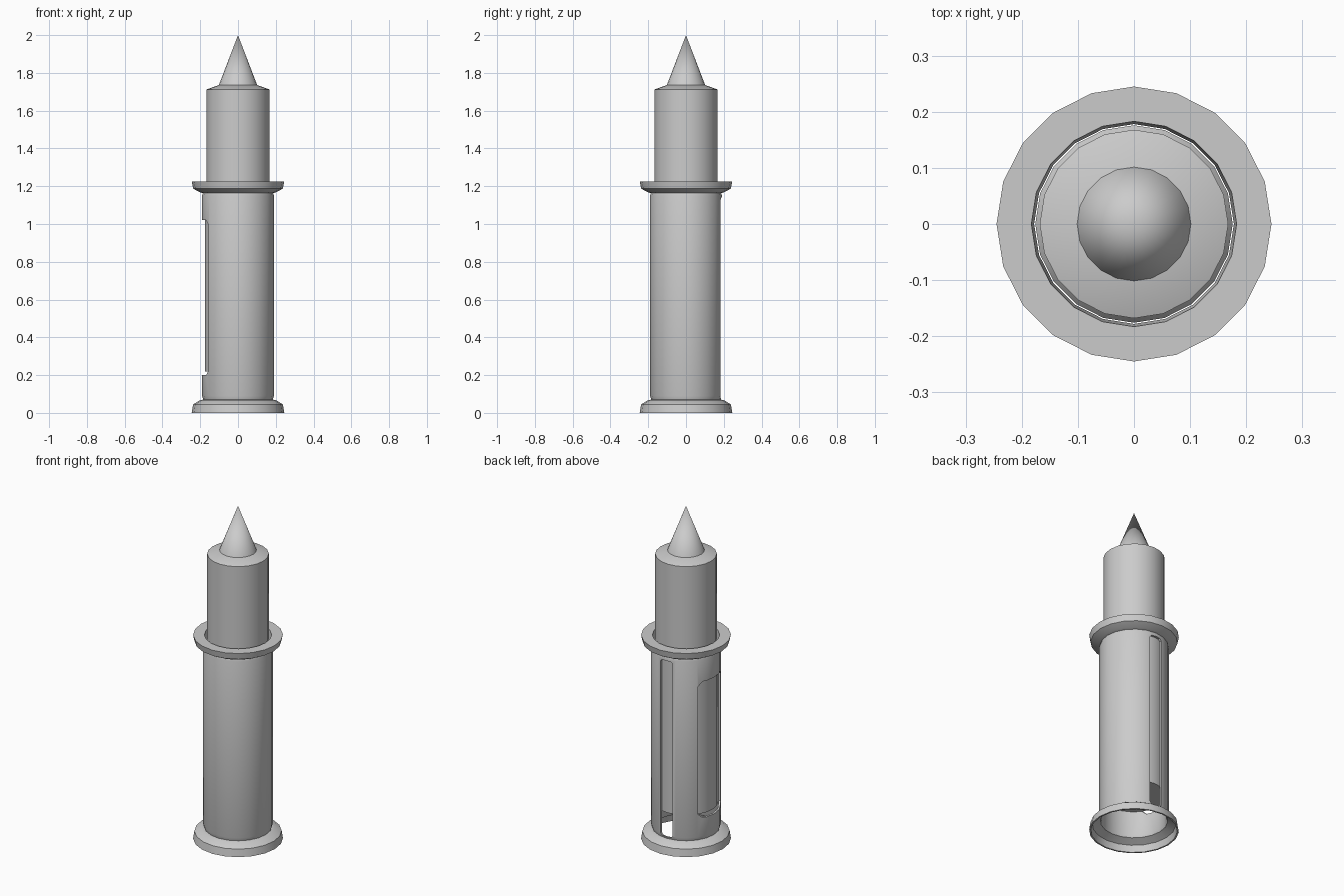
import bpy, bmesh, math

if "Cube" in bpy.data.objects:
    bpy.data.objects.remove(bpy.data.objects["Cube"])

SIDES = 20


def new_object(name, bm):
    bmesh.ops.recalc_face_normals(bm, faces=bm.faces)
    mesh = bpy.data.meshes.new(name)
    bm.to_mesh(mesh)
    bm.free()
    ob = bpy.data.objects.new(name, mesh)
    bpy.context.collection.objects.link(ob)
    return ob


def lathe(name, profile, closed=False):
    """Spin (radius, z) points round z; radius 0 becomes a single pole."""
    bm = bmesh.new()
    pts = profile + profile[:1] if closed else profile
    verts = [bm.verts.new((r, 0, z)) for r, z in pts]
    edges = [bm.edges.new(p) for p in zip(verts, verts[1:])]
    bmesh.ops.spin(bm, geom=verts + edges, cent=(0, 0, 0), axis=(0, 0, 1),
                   angle=math.tau, steps=SIDES, use_merge=False)
    bmesh.ops.remove_doubles(bm, verts=bm.verts, dist=1e-4)
    return new_object(name, bm)


def cutter(name, half, z0, z1, c, azimuth):
    """Prism with chamfered corners, crossing the wall at one azimuth."""
    outline = [(-half + c, z0), (half - c, z0), (half, z0 + c), (half, z1 - c),
               (half - c, z1), (c - half, z1), (-half, z1 - c), (-half, z0 + c)]
    bm = bmesh.new()
    face = bm.faces.new([bm.verts.new((0.1, y, z)) for y, z in outline])
    ext = bmesh.ops.extrude_face_region(bm, geom=[face])
    moved = [g for g in ext["geom"] if isinstance(g, bmesh.types.BMVert)]
    bmesh.ops.translate(bm, vec=(0.2, 0, 0), verts=moved)
    ob = new_object(name, bm)
    ob.rotation_euler.z = math.radians(azimuth)
    ob.hide_render = True
    return ob


def select(ob):
    bpy.ops.object.select_all(action="DESELECT")
    ob.select_set(True)
    bpy.context.view_layer.objects.active = ob


def smooth(ob):
    select(ob)
    bpy.ops.object.shade_smooth_by_angle(angle=math.radians(30))


# Outer sleeve: skirted base, thin wall, flared collar
sleeve = lathe("outer_sleeve", [
    (0.245, 0), (0.238, 0.045), (0.2, 0.068), (0.184, 0.07), (0.19, 0.09),
    (0.19, 1.15), (0.186, 1.163), (0.2, 1.167), (0.237, 1.187), (0.245, 1.225),
    (0.183, 1.225), (0.178, 1.16),
    (0.178, 0.075), (0.184, 0.062), (0.228, 0.04), (0.236, 0)], closed=True)

# Wide window on the left, narrow slot at the back
for args in (("window_cutter", 0.107, 0.2, 1.02, 0.025, 180),
             ("slot_cutter", 0.04, 0.08, 1.14, 0.012, 90)):
    tool = cutter(*args)
    bpy.context.view_layer.update()
    select(sleeve)
    mod = sleeve.modifiers.new(args[0], "BOOLEAN")
    mod.operation, mod.solver, mod.object = "DIFFERENCE", "EXACT", tool
    bpy.ops.object.modifier_apply(modifier=mod.name)
    bpy.data.objects.remove(tool)
smooth(sleeve)

# Sliding core, with a low shoulder inside the sleeve
smooth(lathe("inner_core", [
    (0, 0.22), (0.176, 0.22), (0.176, 1.14), (0.168, 1.15), (0.168, 1.712),
    (0.1, 1.736), (0, 1.736)]))

# Pointed tip
smooth(lathe("cone_tip", [(0, 1.734), (0.102, 1.734), (0, 2.0)]))
